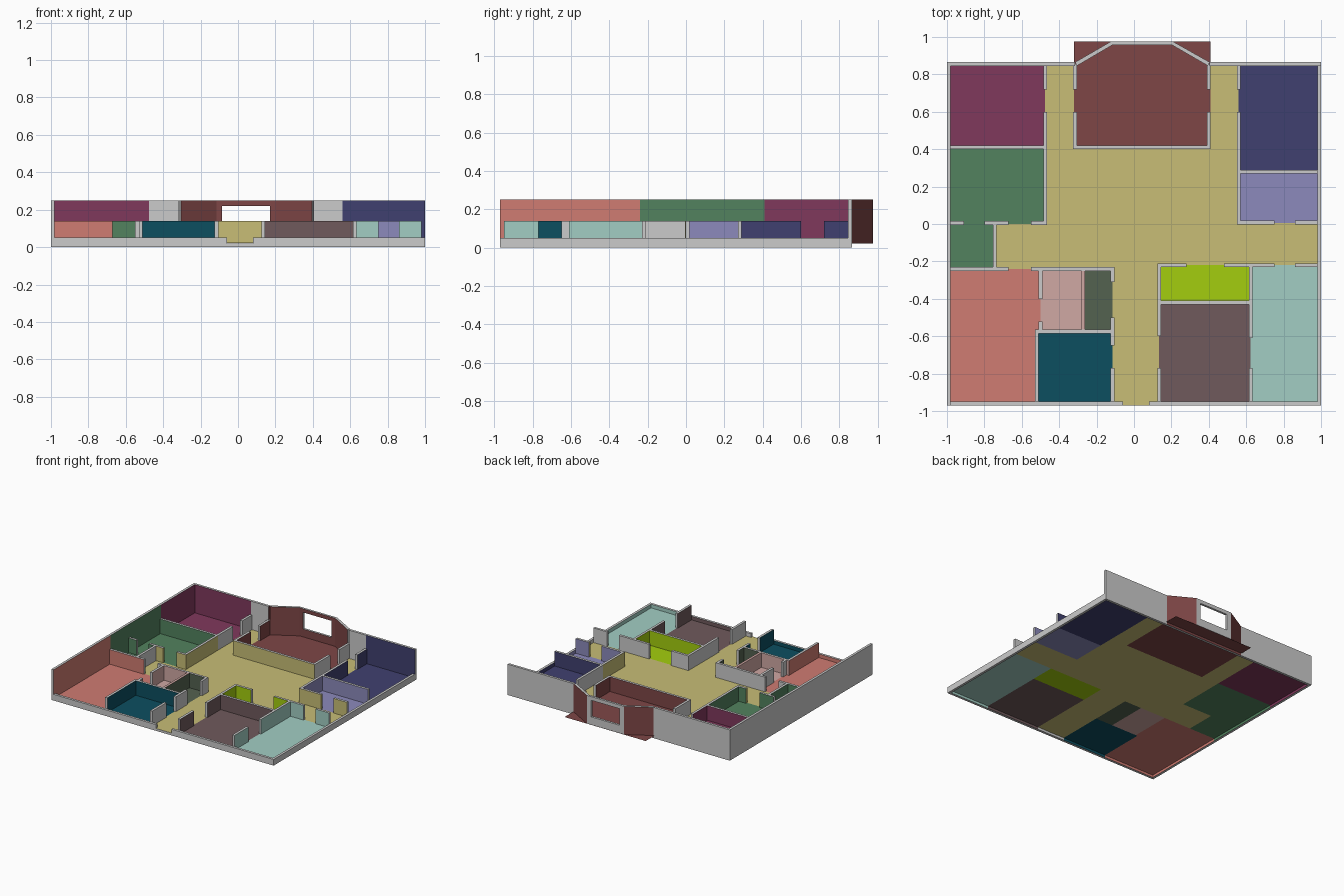
import bpy, bmesh
from mathutils import Vector

if "Cube" in bpy.data.objects:
    bpy.data.objects.remove(bpy.data.objects["Cube"])

FLOOR, LOW, MID, HIGH = 0.02, 0.05, 0.14, 0.25
T = 0.01  # half wall thickness


def lin(c):
    c /= 255
    return c / 12.92 if c <= 0.04045 else ((c + 0.055) / 1.055) ** 2.4


# Rooms: colour and floor rectangles (x0, y0, x1, y1)
ROOMS = {
    "plum_bedroom": ((128, 56, 92), [(-.98, .41, -.475, .85)]),
    "green_suite": ((82, 130, 94), [(-.98, 0, -.475, .41), (-.98, -.24, -.745, 0)]),
    "salmon_room": ((208, 124, 114), [(-.98, -.95, -.515, -.24), (-.515, -.575, -.5, -.24)]),
    "pink_bath": ((208, 168, 164), [(-.5, -.575, -.27, -.24)]),
    "moss_closet": ((84, 98, 80), [(-.27, -.575, -.115, -.24)]),
    "blue_room": ((12, 78, 96), [(-.515, -.95, -.115, -.575)]),
    "bay_room": ((126, 70, 70), [(-.32, .405, .41, .975)]),
    "navy_room": ((64, 64, 112), [(.56, .28, .98, .85)]),
    "lilac_bath": ((140, 138, 188), [(.56, .005, .98, .28)]),
    "lime_closet": ((164, 206, 14), [(.135, -.42, .622, -.22)]),
    "umber_room": ((112, 90, 92), [(.135, -.95, .622, -.42)]),
    "mint_room": ((162, 206, 196), [(.622, -.95, .98, -.22)]),
    "corridor": ((200, 190, 118), [(-.475, .005, -.32, .85), (-.32, .005, .41, .405),
                 (.41, .005, .56, .85), (-.745, -.22, .98, .005),
                 (-.745, -.24, .135, -.22), (-.115, -.97, .135, -.24)]),
}
mats = {}
paint = []
for name, (rgb, rects) in ROOMS.items():
    m = bpy.data.materials.new(name + "_paint")
    m.diffuse_color = (*[lin(c) for c in rgb], 1)
    m.use_nodes = True
    m.node_tree.nodes["Principled BSDF"].inputs["Base Color"].default_value = m.diffuse_color
    mats[name] = m
    # only part of the corridor is painted
    for r in (rects if name != "corridor" else [(-.72, -.07, 1, .42)]):
        paint.append((m, r))


def make(name, bm, materials=()):
    me = bpy.data.meshes.new(name)
    bm.to_mesh(me)
    bm.free()
    ob = bpy.data.objects.new(name, me)
    bpy.context.collection.objects.link(ob)
    for m in materials:
        me.materials.append(m)
    return ob


def prism(bm, pts, z0, z1):
    lo = [bm.verts.new((x, y, z0)) for x, y in pts]
    hi = [bm.verts.new((x, y, z1)) for x, y in pts]
    n = len(pts)
    bm.faces.new(lo[::-1])
    bm.faces.new(hi)
    for i in range(n):
        j = (i + 1) % n
        bm.faces.new((lo[i], lo[j], hi[j], hi[i]))


def box(bm, x0, y0, x1, y1, z0, z1):
    prism(bm, [(x0, y0), (x1, y0), (x1, y1), (x0, y1)], z0, z1)


def painted(name, bm):
    """Paint every upright wall face with the colour of the room it looks into."""
    bm.normal_update()
    used = [None]
    for f in bm.faces:
        if abs(f.normal.z) > .5:
            continue
        p = f.calc_center_median() + f.normal * .016
        for m, (x0, y0, x1, y1) in paint:
            if x0 + .012 < p.x < x1 - .012 and y0 + .012 < p.y < y1 - .012:
                if m not in used:
                    used.append(m)
                f.material_index = used.index(m)
                break
    if len(used) > 1:
        used[0] = grey
    return make(name, bm, [m for m in used if m])


grey = bpy.data.materials.new("plain_wall")


def wall(name, axis, c, spans, z0=FLOOR + .001, z1=MID):
    """Wall along an axis at coordinate c, in spans that leave door gaps."""
    bm = bmesh.new()
    for a, b in spans:
        if axis == "x":
            box(bm, a, c - T, b, c + T, z0, z1)
        else:
            box(bm, c - T, a, c + T, b, z0, z1)
    return painted(name, bm)


# Floors
for name, (rgb, rects) in ROOMS.items():
    bm = bmesh.new()
    for x0, y0, x1, y1 in rects:
        bm.faces.new([bm.verts.new((x, y, FLOOR)) for x, y in
                      ((x0, y0), (x1, y0), (x1, y1), (x0, y1))])
    make(name + "_floor", bm, [mats[name]])

# Outer walls: tall at left and back, cut low at front and right
wall("left_outer_wall", "y", -.99, [(-.97, -.24), (-.24, 0), (0, .41), (.41, .845)], 0, HIGH)
wall("back_outer_wall", "x", .855,
     [(-1, -.475), (-.475, -.315), (.405, .56), (.56, 1)], 0, HIGH)
wall("right_outer_wall", "y", .99,
     [(-.97, -.22), (-.22, 0), (0, .28), (.28, .845)], 0, LOW)
wall("front_outer_wall", "x", -.96,
     [(-.98, -.515), (-.515, -.115), (-.115, -.06), (.08, .135), (.135, .622), (.622, .98)], 0, LOW)
wall("front_door_sill", "x", -.96, [(-.06, .08)], 0, FLOOR - .001)
wall("bay_sill", "x", .855, [(-.315, .405)], 0, FLOOR - .001)

# Bay with window opening
bm = bmesh.new()
z0 = FLOOR + .001
prism(bm, [(-.315, .865), (-.305, .846), (-.115, .957), (-.125, .975)], z0, HIGH)
prism(bm, [(.405, .865), (.21, .975), (.203, .957), (.395, .846)], z0, HIGH)
for x0, x1, za, zb in ((-.125, -.085, z0, HIGH), (.17, .21, z0, HIGH),
                       (-.085, .17, z0, .085), (-.085, .17, .22, HIGH)):
    box(bm, x0, .957, x1, .975, za, zb)
painted("bay_wall", bm)

# Inner walls running front to back
for name, c, spans in (
    ("left_bedroom_wall", -.475, [(0, .41), (.41, .6), (.72, .845)]),
    ("bay_room_left_wall", -.315, [(.405, .6), (.72, .855)]),
    ("bay_room_right_wall", .4, [(.405, .6), (.72, .855)]),
    ("right_bedroom_wall", .56, [(0, .28), (.28, .6), (.72, .845)]),
    ("suite_bath_wall", -.745, [(-.23, .0)]),
    ("pink_bath_wall", -.5, [(-.57, -.52), (-.4, -.24)]),
    ("blue_room_left_wall", -.52, [(-.95, -.57)]),
    ("hall_left_wall", -.115, [(-.95, -.77), (-.65, -.575), (-.575, -.5), (-.31, -.235)]),
    ("hall_right_wall", .135, [(-.95, -.77), (-.6, -.42), (-.42, -.21)]),
    ("mint_room_wall", .624, [(-.95, -.77), (-.61, -.42), (-.42, -.22)]),
):
    wall(name, "y", c, spans)

# Inner walls running left to right
for name, c, spans in (
    ("plum_green_divider", .41, [(-.98, -.475)]),
    ("bay_room_front_wall", .41, [(-.325, .41)]),
    ("lilac_navy_divider", .28, [(.56, .98)]),
    ("lilac_front_wall", .008, [(.55, .75), (.86, .98)]),
    ("green_front_wall", .005, [(-.98, -.91), (-.8, -.745), (-.745, -.67), (-.55, -.465)]),
    ("salmon_back_wall", -.24, [(-.98, -.745), (-.745, -.67), (-.55, -.5), (-.5, -.27), (-.27, -.105)]),
    ("blue_room_back_wall", -.575, [(-.53, -.27), (-.27, -.105)]),
    ("lime_umber_divider", -.42, [(.135, .624)]),
    ("lime_back_wall", -.22, [(.125, .28), (.48, .622), (.622, .75), (.86, .98)]),
):
    wall(name, "x", c, spans)

# Thin partition between the pink bath and the closet
ob = wall("closet_partition", "y", -.272, [(-.565, -.25)])
ob.data.materials[0] = mats["pink_bath"]
